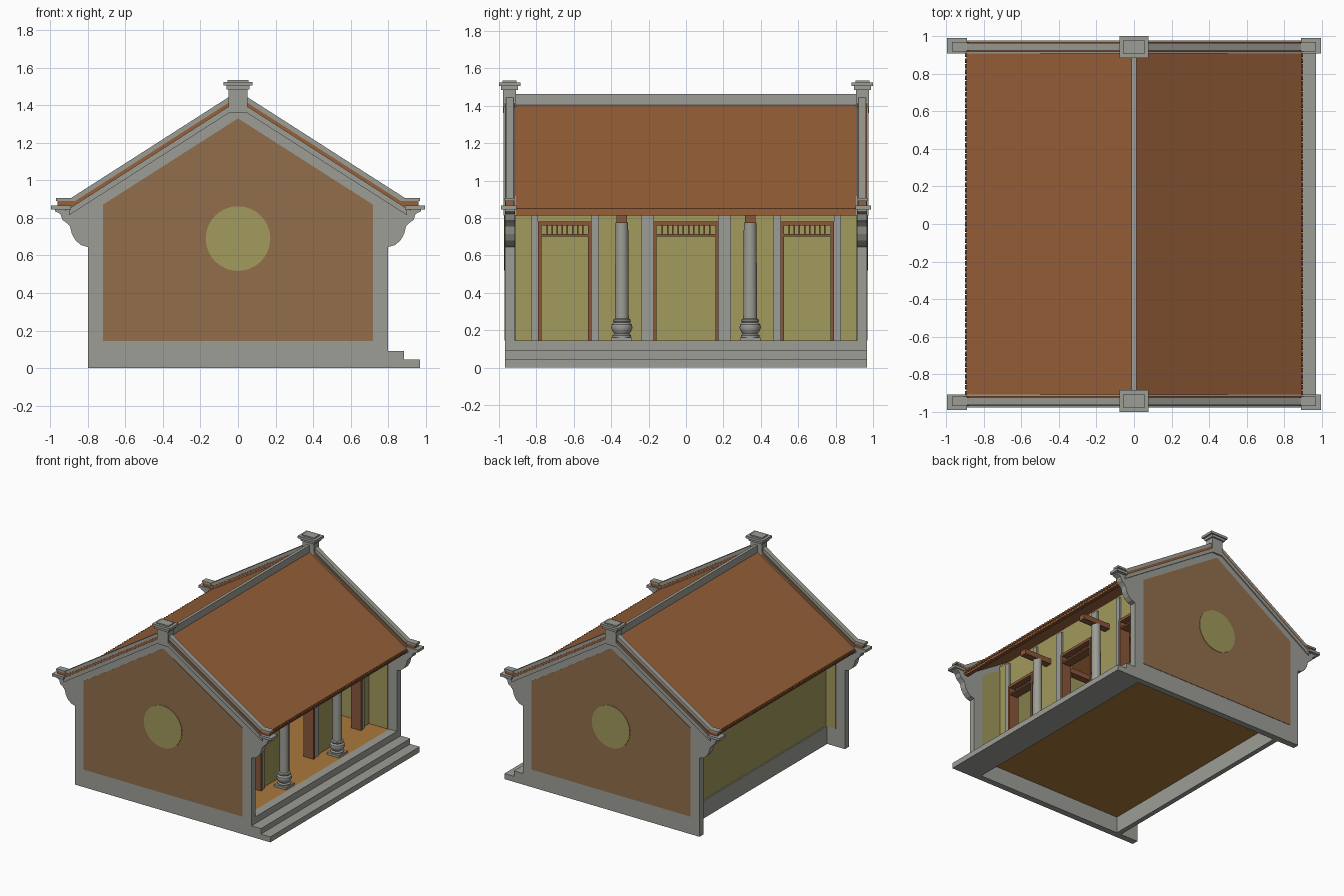
import bpy, bmesh, math
from mathutils import Matrix, Vector

if "Cube" in bpy.data.objects:
    bpy.data.objects.remove(bpy.data.objects["Cube"])


def mat(name, r, g, b):
    m = bpy.data.materials.new(name)
    m.diffuse_color = (r, g, b, 1)
    m.use_nodes = True
    m.node_tree.nodes["Principled BSDF"].inputs["Base Color"].default_value = m.diffuse_color
    return m


GREY = mat("grey plaster", 0.34, 0.34, 0.31)
PANEL = mat("brown gable plaster", 0.29, 0.155, 0.072)
YELLOW = mat("yellow plaster", 0.36, 0.32, 0.11)
ROOF = mat("terracotta roof", 0.31, 0.115, 0.04)
FLOOR = mat("orange floor", 0.40, 0.19, 0.045)
WOOD = mat("brown wood", 0.25, 0.095, 0.042)

SLOPE = 0.64
FLOOR_Z = 0.145


def finish(name, bm, material):
    bmesh.ops.recalc_face_normals(bm, faces=bm.faces)
    me = bpy.data.meshes.new(name)
    bm.to_mesh(me)
    bm.free()
    me.materials.append(material)
    ob = bpy.data.objects.new(name, me)
    bpy.context.collection.objects.link(ob)
    return ob


def boxes(name, material, *specs):
    """Each spec is x0, x1, y0, y1, z0, z1."""
    bm = bmesh.new()
    for x0, x1, y0, y1, z0, z1 in specs:
        m = Matrix.Translation(((x0 + x1) / 2, (y0 + y1) / 2, (z0 + z1) / 2))
        m = m @ Matrix.Diagonal((x1 - x0, y1 - y0, z1 - z0, 1))
        bmesh.ops.create_cube(bm, size=1, matrix=m)
    return finish(name, bm, material)


def extrude_xz(name, material, pts, y0, y1):
    """Extrude an x-z outline along y."""
    bm = bmesh.new()
    face = bm.faces.new([bm.verts.new((x, y0, z)) for x, z in pts])
    res = bmesh.ops.extrude_face_region(bm, geom=[face])
    vs = [v for v in res["geom"] if isinstance(v, bmesh.types.BMVert)]
    bmesh.ops.translate(bm, verts=vs, vec=(0, y1 - y0, 0))
    return finish(name, bm, material)


def mirrored(half):
    """Complete an outline whose right half runs from bottom to apex."""
    return half + [(-x, z) for x, z in reversed(half) if x > 0]


def chevron(name, material, lo, hi, xe, y0, y1, slope=SLOPE):
    top = [(xe, hi - slope * xe), (0, hi), (-xe, hi - slope * xe)]
    bottom = [(-xe, lo - slope * xe), (0, lo), (xe, lo - slope * xe)]
    return extrude_xz(name, material, top + bottom, y0, y1)


def disc(name, material, y0, y1, z, r):
    pts = [(r * math.cos(a * math.tau / 48), z + r * math.sin(a * math.tau / 48)) for a in range(48)]
    return extrude_xz(name, material, pts, y0, y1)


# Gable ends with scrolled corbels, panels, coping and finials
WALL = mirrored([(0.8, 0), (0.8, 0.645), (0.835, 0.655), (0.865, 0.68), (0.885, 0.715),
                 (0.895, 0.755), (0.915, 0.775), (0.935, 0.79), (0.945, 0.82),
                 (0.975, 0.835), (0.975, 0.85), (0.87, 0.85), (0, 1.405)])
FIELD = mirrored([(0.72, FLOOR_Z), (0.72, 0.87), (0, 1.33)])
for s, side in ((-1, "front"), (1, "back")):
    def ys(a, b):
        return sorted((s * a, s * b))

    extrude_xz(side + "_gable_wall", GREY, WALL, *ys(0.915, 0.967))
    extrude_xz(side + "_gable_panel", PANEL, FIELD, *ys(0.966, 0.970))
    disc(side + "_gable_medallion", YELLOW, *ys(0.969, 0.974), 0.69, 0.172)
    extrude_xz(side + "_gable_inner_panel", YELLOW, FIELD, *ys(0.911, 0.916))
    chevron(side + "_coping_base", GREY, 1.39, 1.425, 0.9, *ys(0.908, 0.976))
    chevron(side + "_coping_tiles", ROOF, 1.425, 1.445, 0.92, *ys(0.916, 0.968))
    chevron(side + "_coping_cap", GREY, 1.445, 1.475, 0.9, *ys(0.923, 0.963))
    for e in (-1, 1):
        def xs(a, b):
            return sorted((e * a, e * b))

        boxes(side + "_coping_end", GREY,
              (*xs(0.89, 0.995), *ys(0.907, 0.990), 0.845, 0.866),
              (*xs(0.89, 0.970), *ys(0.918, 0.970), 0.890, 0.906))
        boxes(side + "_coping_end_tile", ROOF, (*xs(0.87, 0.96), *ys(0.92, 0.966), 0.866, 0.89))
    boxes(side + "_finial", GREY,
          (-0.05, 0.05, *ys(0.91, 0.978), 1.36, 1.49),
          (-0.062, 0.062, *ys(0.898, 0.990), 1.485, 1.505),
          (-0.078, 0.078, *ys(0.885, 1.0), 1.505, 1.525),
          (-0.055, 0.055, *ys(0.905, 0.98), 1.525, 1.535))

# Roof, ridge and rows of eave tiles
chevron("roof", ROOF, 1.378, 1.412, 0.892, -0.915, 0.915, 0.63)
boxes("ridge", GREY, (-0.012, 0.012, -0.915, 0.915, 1.37, 1.462))
bm = bmesh.new()
for e in (-1, 1):
    for i in range(61):
        m = Matrix.Translation((e * 0.885, -0.9 + i * 0.03, 0.838)) @ Matrix.Rotation(math.pi / 2, 4, "Y")
        bmesh.ops.create_cone(bm, cap_ends=True, segments=8, radius1=0.012, radius2=0.012,
                              depth=0.03, matrix=m)
finish("eave_tiles", bm, ROOF)
boxes("eave_boards", WOOD, *[(min(e * 0.86, e * 0.888), max(e * 0.86, e * 0.888), -0.915, 0.915, 0.812, 0.835)
                             for e in (-1, 1)])

# Hollow plinth, floor and steps
boxes("plinth", GREY,
      (0.73, 0.8, -0.967, 0.967, 0, FLOOR_Z),
      (-0.64, -0.60, -0.92, 0.92, 0, FLOOR_Z))
boxes("steps", GREY,
      (0.8, 0.885, -0.967, 0.967, 0, 0.09),
      (0.885, 0.97, -0.967, 0.967, 0, 0.045))
boxes("floor", FLOOR, (-0.61, 0.735, -0.916, 0.916, FLOOR_Z - 0.01, FLOOR_Z - 0.002))

# Back wall and front wall with three doorways
WALL_TOP = 1.01
DOORS = [(-0.79, -0.505), (-0.175, 0.175), (0.505, 0.79)]
boxes("back_wall", YELLOW, (-0.63, -0.59, -0.916, 0.916, FLOOR_Z, 0.985))
edges = [-0.916] + [y for d in DOORS for y in d] + [0.916]
boxes("front_wall", YELLOW,
      *[(0.50, 0.55, edges[i], edges[i + 1], FLOOR_Z - 0.005, WALL_TOP) for i in range(0, 8, 2)],
      *[(0.50, 0.55, a, b, 0.78, WALL_TOP) for a, b in DOORS])
for (a, b), w in zip(DOORS, (0.04, 0.065, 0.04)):
    boxes("door_pilasters", GREY,
          (0.49, 0.565, a - w, a, FLOOR_Z - 0.005, 0.985),
          (0.49, 0.565, b, b + w, FLOOR_Z - 0.005, 0.985))
    n = round((b - a - 0.04) / 0.027)
    step = (b - a - 0.04) / n
    boxes("door_frame", WOOD,
          (0.485, 0.575, a, a + 0.018, FLOOR_Z, 0.78),
          (0.485, 0.575, b - 0.018, b, FLOOR_Z, 0.78),
          (0.485, 0.575, a, b, 0.76, 0.782),
          (0.495, 0.57, a, b, 0.70, 0.713),
          *[(0.515, 0.535, a + 0.02 + i * step - 0.004, a + 0.02 + i * step + 0.004, 0.71, 0.762)
            for i in range(1, n)])

# Turned porch columns on plinths, with tie beams over them
PROFILE = [(0.001, 0.16), (0.05, 0.16), (0.05, 0.172), (0.04, 0.18), (0.05, 0.195),
           (0.057, 0.212), (0.054, 0.23), (0.042, 0.24), (0.048, 0.248), (0.046, 0.256),
           (0.037, 0.262), (0.034, 0.775), (0.001, 0.775)]
COL_X = 0.66
for y in (-0.343, 0.343):
    bm = bmesh.new()
    vs = [bm.verts.new((COL_X + r, y, z)) for r, z in PROFILE]
    es = [bm.edges.new(p) for p in zip(vs, vs[1:])]
    bmesh.ops.spin(bm, geom=vs + es, cent=(COL_X, y, 0), axis=(0, 0, 1), angle=math.tau,
                   steps=24, use_merge=True)
    bmesh.ops.remove_doubles(bm, verts=bm.verts, dist=0.0005)
    col = finish("porch_column", bm, GREY)
    bpy.context.view_layer.objects.active = col
    col.select_set(True)
    bpy.ops.object.shade_smooth_by_angle(angle=math.radians(35))
    col.select_set(False)
    boxes("column_plinth", GREY, (COL_X - 0.055, COL_X + 0.055, y - 0.055, y + 0.055, FLOOR_Z - 0.005, 0.162))
    boxes("tie_beam", WOOD, (-0.6, 0.80, y - 0.028, y + 0.028, 0.772, 0.815))

# Purlins under the roof
boxes("purlins", WOOD, *[(x - 0.02, x + 0.02, -0.912, 0.912, 1.33 - 0.63 * abs(x), 1.37 - 0.63 * abs(x))
                         for x in (-0.43, 0, 0.43)])
